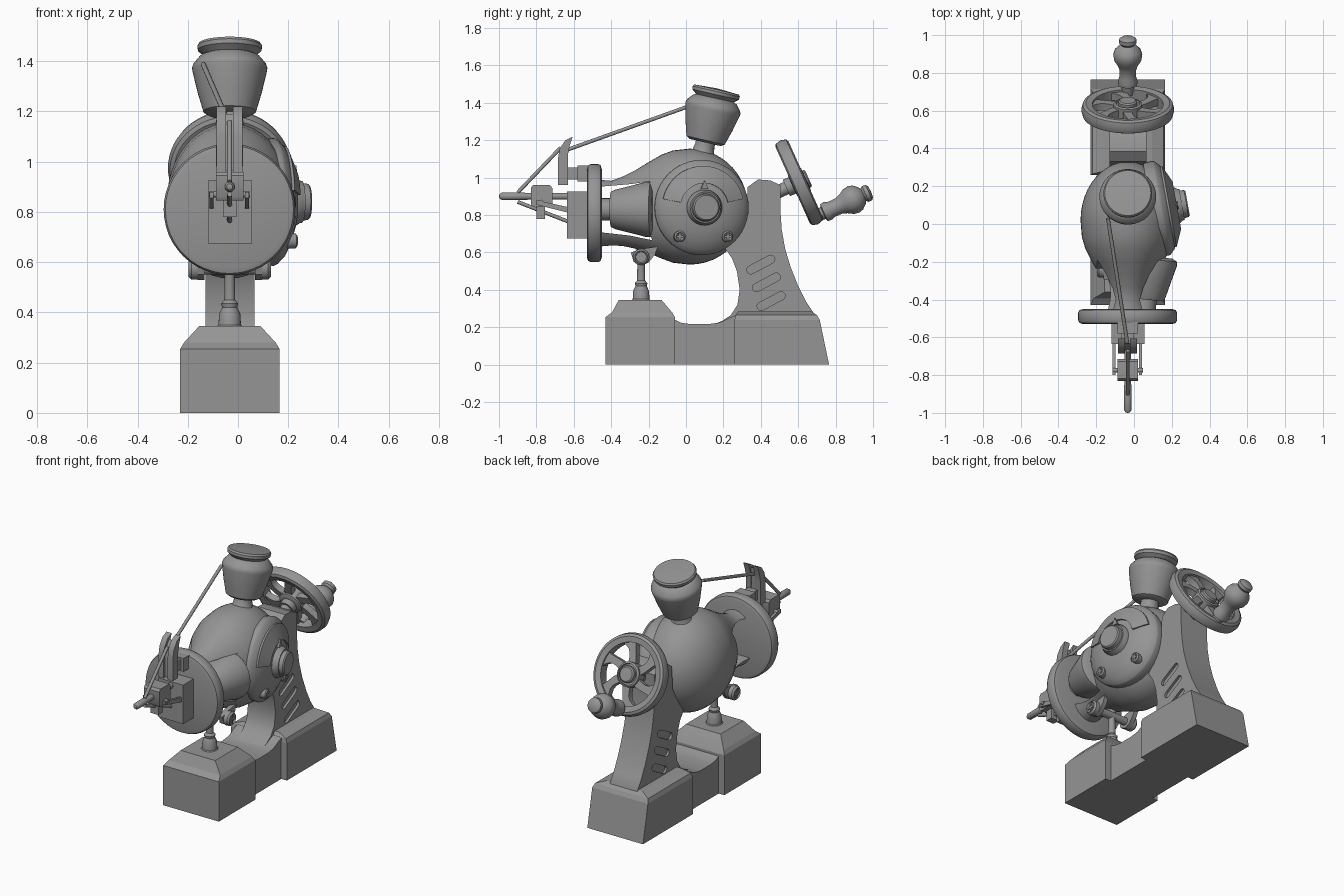
import bpy, bmesh, math
from mathutils import Vector, Matrix

if "Cube" in bpy.data.objects:
    bpy.data.objects.remove(bpy.data.objects["Cube"])

CX = -0.033  # symmetry plane of the machine
grey = bpy.data.materials.new('dark_grey')
grey.diffuse_color = (.3, .3, .3, 1)
grey.use_nodes = True
grey.node_tree.nodes["Principled BSDF"].inputs["Base Color"].default_value = grey.diffuse_color


def smooth(ob, angle=35):
    bpy.ops.object.select_all(action='DESELECT')
    bpy.context.view_layer.objects.active = ob
    ob.select_set(True)
    bpy.ops.object.shade_smooth_by_angle(angle=math.radians(angle))


def finish(name, bm, mat=None, angle=35):
    bmesh.ops.remove_doubles(bm, verts=bm.verts, dist=1e-5)
    bmesh.ops.recalc_face_normals(bm, faces=bm.faces)
    me = bpy.data.meshes.new(name)
    bm.to_mesh(me)
    bm.free()
    me.materials.append(grey)
    ob = bpy.data.objects.new(name, me)
    bpy.context.collection.objects.link(ob)
    if mat:
        ob.matrix_world = mat
    smooth(ob, angle)
    return ob


def frame(loc, d):
    """Local z along d, local y towards world up."""
    return Matrix.Translation(loc) @ Vector(d).to_track_quat('Z', 'Y').to_matrix().to_4x4()


def skin(bm, rings, caps=True):
    rows = [[bm.verts.new(p) for p in r] for r in rings]
    n = len(rows[0])
    for a, b in zip(rows, rows[1:]):
        for i in range(n):
            j = (i + 1) % n
            bm.faces.new((a[i], a[j], b[j], b[i]))
    if caps:
        bm.faces.new(rows[0])
        bm.faces.new(rows[-1])


def lathe(name, prof, loc, d=(0, 0, 1), seg=40):
    bm = bmesh.new()
    skin(bm, [[(max(r, 1e-3) * math.cos(k * math.tau / seg), max(r, 1e-3) * math.sin(k * math.tau / seg), h)
               for k in range(seg)] for r, h in prof])
    return finish(name, bm, frame(loc, d))


def sweep(name, prof, loc, d, a0, a1, seg=48):
    """Closed section swept around the local z axis."""
    bm = bmesh.new()
    rings = []
    for k in range(seg + 1):
        a = math.radians(a0 + (a1 - a0) * k / seg)
        rings.append([(r * math.cos(a), r * math.sin(a), h) for r, h in prof])
    skin(bm, rings, caps=a1 - a0 < 360)
    return finish(name, bm, frame(loc, d))


def prism(name, pts, x0, x1, angle=35):
    bm = bmesh.new()
    skin(bm, [[(x, y, z) for y, z in pts] for x in (x0, x1)])
    return finish(name, bm, None, angle)


def tiers(name, rects):
    """Stack of rectangles (z, x0, x1, y0, y1)."""
    bm = bmesh.new()
    skin(bm, [[(a, c, z), (b, c, z), (b, e, z), (a, e, z)] for z, a, b, c, e in rects])
    return finish(name, bm, None, 10)


def box(name, x0, x1, y0, y1, z0, z1):
    return tiers(name, [(z0, x0, x1, y0, y1), (z1, x0, x1, y0, y1)])


def rod(name, a, b, r=0.01, seg=12):
    d = Vector(b) - Vector(a)
    return lathe(name, [(r, 0), (r, d.length)], a, d, seg)


def cut(ob, cutter):
    m = ob.modifiers.new('cut', 'BOOLEAN')
    m.operation, m.solver, m.object = 'DIFFERENCE', 'EXACT', cutter
    bpy.context.view_layer.objects.active = ob
    bpy.ops.object.modifier_apply(modifier=m.name)
    bpy.data.objects.remove(cutter)
    smooth(ob)


# base
tiers('front_pedestal', [(0, -.23, .165, -.43, -.06), (.255, -.23, .165, -.43, -.06),
                         (.28, -.215, .15, -.395, -.075), (.345, -.155, .09, -.36, -.13)])
prism('base_bridge', [(-.08, 0), (.28, 0), (.28, .27), (.23, .25), (.18, .225), (.12, .217),
                      (.02, .217), (-.03, .225), (-.08, .25)], -.19, .125)
tiers('rear_pedestal', [(0, -.23, .165, .26, .765), (.24, -.23, .165, .26, .715),
                        (.265, -.22, .155, .265, .70), (.285, -.16, .095, .28, .67)])

# column with recessed slots on both sides
column = prism('rear_column', [
    (.13, .21), (.19, .232), (.24, .265), (.275, .32), (.287, .40), (.272, .50), (.245, .57), (.21, .62),
    (.28, .72), (.32, .80), (.33, .95), (.385, .99), (.45, .985), (.505, .96), (.505, .82), (.512, .72),
    (.53, .62), (.56, .52), (.60, .42), (.64, .34), (.68, .28), (.68, .2), (.13, .2)], -.13, .065)
c, s = math.cos(math.radians(28)), math.sin(math.radians(28))
for y, z in ((.40, .535), (.43, .44), (.455, .34)):
    pts = []
    for side in (1, -1):
        for k in range(9):
            a = math.radians(-90 * side + k * 22.5)
            u, v = side * .06 + .022 * math.cos(a), .022 * math.sin(a)
            pts.append((y + u * c - v * s, z + u * s + v * c))
    for x0, x1 in ((.05, .12), (-.2, -.115)):
        cut(column, prism('slot_cutter', pts, x0, x1))

# pear-shaped drum body, opened at the neck
secs = [(.02 + .31 * math.cos(a), .25 * math.sin(a), .31 * math.sin(a), .845)
        for a in [math.radians(2 + 8 * k) for k in range(12)]]
secs += [(-.07, .243, .30, .845), (-.13, .225, .278, .845), (-.20, .19, .243, .84), (-.27, .15, .21, .83),
         (-.34, .125, .185, .82), (-.40, .12, .173, .81), (-.46, .13, .178, .81)]
bm = bmesh.new()
skin(bm, [[(CX + rx * math.cos(k * math.tau / 48), y, zc + rz * math.sin(k * math.tau / 48))
           for k in range(48)] for y, rx, rz, zc in secs])
body = finish('drum_body', bm)
cut(body, prism('neck_cutter', [(-.48, .71), (-.48, .95), (-.30, .965), (-.19, .98), (-.225, .92),
                                (-.235, .85), (-.225, .77), (-.18, .665), (-.30, .69)], -.5, .5))
lathe('neck_cone', [(.06, 0), (.06, .05), (.095, .05), (.105, .07), (.13, .17), (.148, .24), (.148, .265), (.12, .28)],
      (.055, -.45, .83), (.1, 1, 0))

# right side cover with boss, arched panel and screws
C, D = Vector((.092, .075, .84)), Vector((1, .18, 0)).normalized()
F = frame(C, D)
lathe('side_cover', [(.25, 0), (.255, .05), (.25, .06), (.225, .085), (.18, .108), (.12, .128), (0, .135)], C, D, 48)
lathe('cover_boss', [(.095, .1), (.095, .14), (.085, .155), (.083, .165), (.075, .165),
                     (.072, .188), (.065, .195), (0, .195)], C, D)
sweep('cover_panel', [(.13, .1), (.222, .06), (.222, .097), (.13, .137)], C, D, 12, 168, 30)
bm = bmesh.new()
skin(bm, [[(-.02, .1, h), (.02, .1, h), (0, .145, h)] for h in (.11, .143)])
finish('cover_pointer', bm, F)
for u in (-.13, .13):
    p = F @ Vector((u, -.155, 0))
    lathe('cover_screw', [(.03, .06), (.03, .115), (.022, .122), (.012, .112), (0, .112)], p, D, 20)
    for w, t in ((.02, .005), (.005, .02)):
        bm = bmesh.new()
        skin(bm, [[(u - w, -.155 - t, h), (u + w, -.155 - t, h), (u + w, -.155 + t, h), (u - w, -.155 + t, h)]
                  for h in (.10, .12)])
        finish('screw_cross', bm, F)

# hopper leaning backwards
up = (0, .23, 1)
lathe('hopper_neck', [(.085, 0), (.06, .03), (.052, .07), (.055, .13)], (CX, .085, 1.105), up)
lathe('hopper_bowl', [(.085, 0), (.105, .012), (.128, .09), (.148, .175), (.15, .19), (.145, .205), (.12, .235),
                      (.10, .245), (0, .245)], (CX, .102, 1.188), up, 48)
lathe('hopper_lid', [(.09, .235), (.105, .25), (.127, .268), (.129, .285), (.122, .295), (0, .302)],
      (CX, .098, 1.183), up, 48)

# front plate
lathe('front_plate', [(.235, 0), (.255, .006), (.262, .02), (.262, .06), (.255, .074), (.235, .08)],
      (-.034, -.45, .81), (0, -1, 0), 48)

# discharge block, arms, latch and pull handle
box('discharge_block', -.12, .055, -.635, -.52, .675, .925)
for x in (-.105, .035):
    prism('latch_arm', [(-.62, .84), (-.80, .88), (-.80, .855), (-.62, .81)], x - .008, x + .008)
prism('latch_block', [(-.82, .845), (-.83, .86), (-.83, .945), (-.818, .96), (-.727, .96), (-.715, .945),
                      (-.715, .86), (-.725, .845)], -.088, .022)
box('latch_foot', -.06, -.006, -.80, -.755, .78, .85)
rod('latch_pin', (-.115, -.775, .87), (.048, -.775, .87), .012)
lathe('pull_handle', [(0, 0), (.012, .003), (.02, .015), (.021, .1), (.018, .16), (.018, .38)],
      (CX, -1, .9), (0, 1, 0), 20)

# grooved upper lever and its mount
claw = [(-.605, 1.22), (-.645, 1.2), (-.675, 1.155), (-.685, 1.10), (-.685, .96), (-.632, .96),
        (-.632, 1.12), (-.622, 1.17)]
for x in (-.085, -.02):
    prism('lever_plate', claw, x, x + .037)
prism('lever_web', [(-.63, 1.19), (-.662, 1.145), (-.67, 1.10), (-.67, .965), (-.635, .965), (-.635, 1.12)],
      -.055, -.01)
box('lever_stem', -.065, 0, -.64, -.57, .99, 1.055)
box('lever_mount', -.088, .02, -.58, -.52, .98, 1.065)

# linkage rods
rod('hopper_link', (-.138, .03, 1.387), (CX, -.645, 1.145))
rod('lever_link', (CX, -.67, 1.16), (CX, -.90, .92))
rod('lower_link', (CX, -.90, .87), (CX, -.63, .765))

# front support post and clamp
lathe('support_post', [(.06, 0), (.045, .015), (.042, .06), (.03, .085), (.034, .10), (.022, .115), (.019, .25),
                       (.03, .28)], (CX, -.24, .335), (0, 0, 1), 24)
rod('clamp_bar', (-.17, -.24, .575), (.105, -.24, .575), .024, 24)
for s in (-1, 1):
    xa, xb = CX + s * .10, CX + s * .128
    prism('clamp_plate', [(-.295, .60), (-.23, .62), (-.15, .632), (-.165, .59), (-.2, .545), (-.24, .53),
                          (-.28, .55)], min(xa, xb), max(xa, xb))
    lathe('clamp_bolt', [(.044, 0), (.044, .025), (.034, .036), (.028, .027), (0, .027)],
          (xb, -.24, .575), (s, 0, 0), 24)
    for w, t in ((.03, .006), (.006, .03)):
        box('bolt_cross', min(xb, xb + s * .034), max(xb, xb + s * .034), -.24 - w, -.24 + w, .575 - t, .575 + t)

# hand wheel with curved spokes
W, N = Vector((CX, .605, .975)), Vector((0, .91, .41)).normalized()
sweep('wheel_rim', [(.188, -.032), (.222, -.038), (.238, -.03), (.246, 0), (.238, .03), (.222, .038), (.188, .032)],
      W, N, 0, 360, 56)
bm = bmesh.new()
for k in range(6):
    rings = []
    for i in range(7):
        t = i / 6
        r, w = .05 + .15 * t, .022 + .036 * (2 * t - 1) ** 2 * t
        R = Matrix.Rotation(math.radians(60 * k + 30 + 18 * t * t), 4, 'Z')
        rings.append([R @ Vector(p) for p in ((r, -w, -.02), (r, w, -.02), (r, w, .02), (r, -w, .02))])
    skin(bm, rings)
finish('wheel_spokes', bm, frame(W, N))
lathe('wheel_hub', [(.06, -.04), (.075, -.03), (.075, .034), (.064, .04), (.062, .026), (.05, .026), (.05, .048),
                    (.042, .055), (0, .055)], W, N)
lathe('wheel_shaft', [(.035, -.15), (.035, -.075), (.048, -.075), (.048, -.03)], W, N, 24)
lathe('wheel_handle', [(.03, 0), (.035, .05), (.05, .055), (.052, .075), (.044, .10), (.045, .145), (.055, .17),
                       (.072, .198), (.077, .228), (.07, .253), (.048, .278), (.036, .286), (.046, .298),
                       (.045, .318), (.03, .328), (0, .33)], W + Vector((0, .083, -.185)), N)
